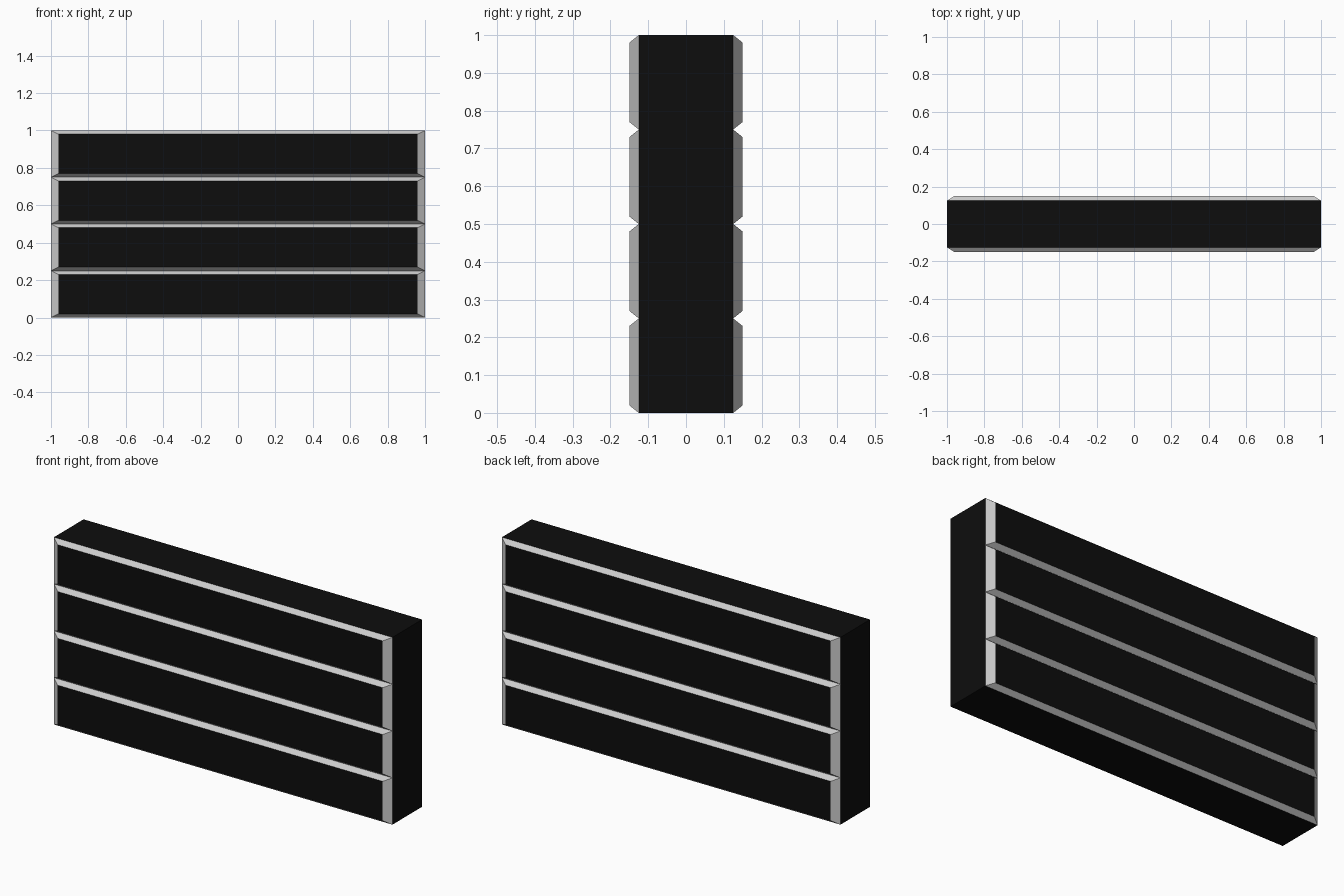
import bpy
import bmesh
from mathutils import Matrix, Vector

if "Cube" in bpy.data.objects:
    bpy.data.objects.remove(bpy.data.objects["Cube"])

LENGTH, CORE, HEIGHT = 2.0, 0.25, 1.0
COURSES = 4
INSET_X, INSET_Z, RAISE = 0.04, 0.02, 0.025


def material(name, value):
    mat = bpy.data.materials.new(name)
    mat.diffuse_color = (value, value, value, 1)
    mat.use_nodes = True
    mat.node_tree.nodes["Principled BSDF"].inputs["Base Color"].default_value = mat.diffuse_color
    return mat


# Core slab, cut into equal horizontal courses
bm = bmesh.new()
size = Matrix.Diagonal((LENGTH, CORE, HEIGHT, 1))
bmesh.ops.create_cube(bm, size=1, matrix=Matrix.Translation((0, 0, HEIGHT / 2)) @ size)
for i in range(1, COURSES):
    bmesh.ops.bisect_plane(bm, geom=bm.verts[:] + bm.edges[:] + bm.faces[:],
                           plane_co=(0, 0, HEIGHT * i / COURSES), plane_no=(0, 0, 1))

# Raised panel with chamfered rim on the front and back of every course
bm.normal_update()
panels = [f for f in bm.faces if abs(f.normal.y) > 0.9]
rims = bmesh.ops.extrude_discrete_faces(bm, faces=panels)["faces"]
for f in rims:
    centre = f.calc_center_median()
    side = 1 if centre.y > 0 else -1
    for v in f.verts:
        d = v.co - centre
        v.co += Vector((-INSET_X if d.x > 0 else INSET_X,
                        side * RAISE,
                        -INSET_Z if d.z > 0 else INSET_Z))

# Dark panels and core, grey chamfers
bm.normal_update()
for f in bm.faces:
    f.material_index = 0 if max(abs(c) for c in f.normal) > 0.99 else 1

mesh = bpy.data.meshes.new("plank_wall")
bm.to_mesh(mesh)
bm.free()
mesh.materials.append(material("dark", 0.004))
mesh.materials.append(material("chamfer_grey", 0.8))
wall = bpy.data.objects.new("plank_wall", mesh)
bpy.context.collection.objects.link(wall)
